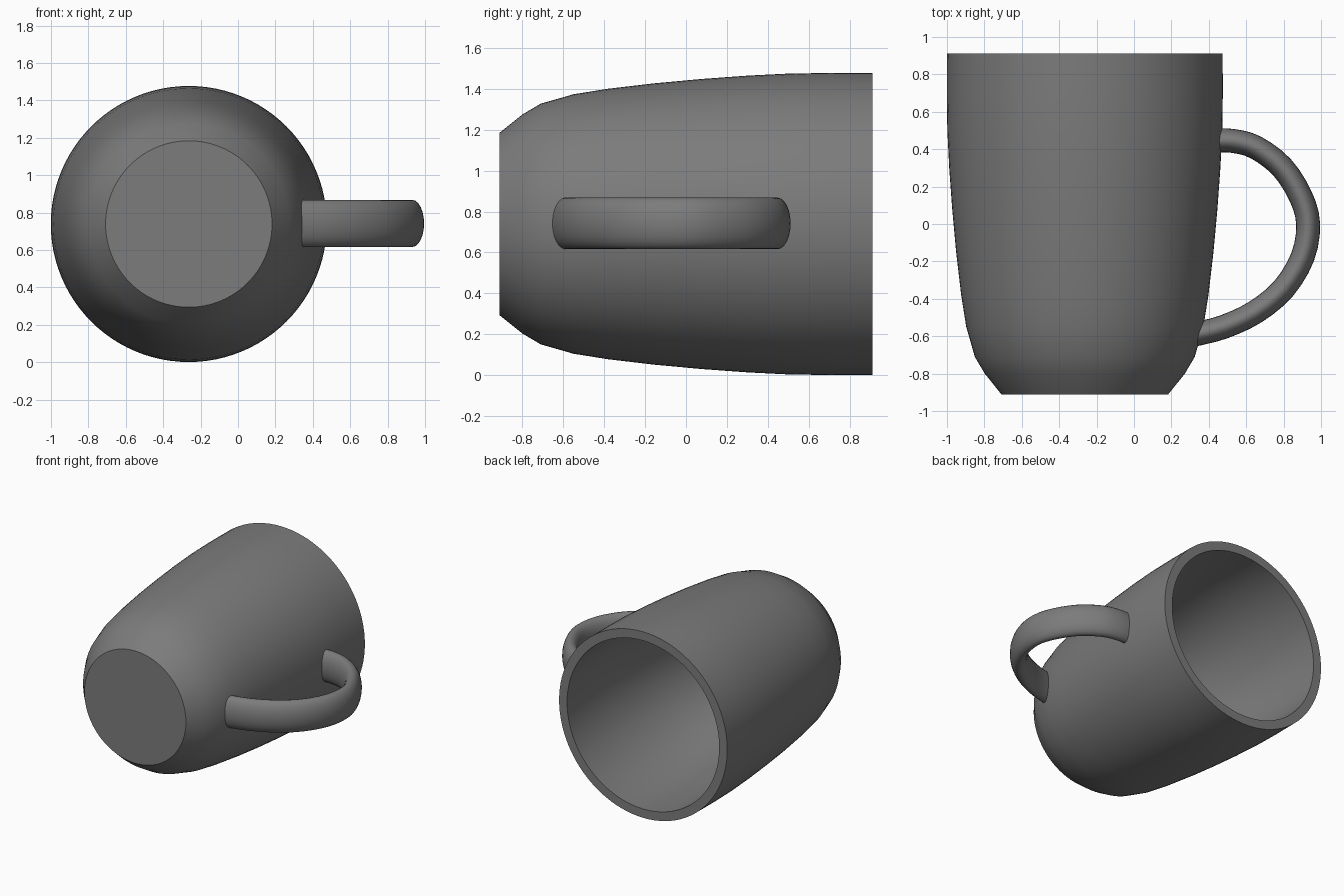
import bpy, bmesh, math
from mathutils import Vector

cube = bpy.data.objects.get("Cube")
if cube:
    bpy.data.objects.remove(cube, do_unlink=True)

CX, CZ = -0.263, 0.739      # mug axis, running along y
SIDES = 96

# Single ceramic colour
grey = bpy.data.materials.new("grey_ceramic")
grey.use_nodes = True
grey.diffuse_color = (0.2, 0.2, 0.2, 1)
grey.node_tree.nodes["Principled BSDF"].inputs["Base Color"].default_value = (0.2, 0.2, 0.2, 1)


def loft(name, rings, sharp):
    """Skin closed rings of points and cap both ends."""
    bm = bmesh.new()
    loops = [[bm.verts.new(p) for p in ring] for ring in rings]
    for a, b in zip(loops, loops[1:]):
        for i in range(len(a)):
            j = (i + 1) % len(a)
            bm.faces.new((a[i], a[j], b[j], b[i]))
    bm.faces.new(loops[0])
    bm.faces.new(loops[-1])
    bmesh.ops.recalc_face_normals(bm, faces=bm.faces)
    mesh = bpy.data.meshes.new(name)
    bm.to_mesh(mesh)
    bm.free()
    mesh.materials.append(grey)
    obj = bpy.data.objects.new(name, mesh)
    bpy.context.collection.objects.link(obj)
    bpy.ops.object.select_all(action='DESELECT')
    obj.select_set(True)
    bpy.context.view_layer.objects.active = obj
    bpy.ops.object.shade_smooth_by_angle(angle=math.radians(sharp))
    return obj


def smooth_path(pts, steps):
    """Catmull-Rom samples through the points."""
    p = [2 * pts[0] - pts[1], *pts, 2 * pts[-1] - pts[-2]]
    out = []
    for a, b, c, d in zip(p, p[1:], p[2:], p[3:]):
        for k in range(steps):
            t = k / steps
            out.append(0.5 * (2 * b + (c - a) * t + (2 * a - 5 * b + 4 * c - d) * t * t
                              + (3 * b - a - 3 * c + d) * t ** 3))
    return out + [pts[-1]]


# Mug body: (radius, y) from the base up the outside, over the rim, down the tapered inside
outer = [(0.445, -0.912), (0.535, -0.80), (0.588, -0.71), (0.634, -0.55), (0.661, -0.38),
         (0.688, -0.15), (0.709, 0.08), (0.725, 0.30), (0.735, 0.50), (0.738, 0.70), (0.737, 0.912)]
inner = [(0.667, 0.912), (0.662, 0.41), (0.56, -0.15), (0.43, -0.74)]
angles = [2 * math.pi * i / SIDES for i in range(SIDES)]
loft("mug_body", [[(CX + r * math.cos(a), y, CZ + r * math.sin(a)) for a in angles]
                  for r, y in outer + inner], 35)

# Handle: flattened oval section swept along an arc in the horizontal plane
arc = [(0.43, 0.447), (0.53, 0.444), (0.65, 0.41), (0.79, 0.305), (0.89, 0.15), (0.931, 0),
       (0.902, -0.175), (0.80, -0.345), (0.65, -0.47), (0.48, -0.55), (0.32, -0.592)]
path = smooth_path([Vector((x, y, 0.742)) for x, y in arc], 3)
rings = []
for i, p in enumerate(path):
    along = (path[min(i + 1, len(path) - 1)] - path[max(i - 1, 0)]).normalized()
    side = along.cross(Vector((0, 0, 1)))
    rings.append([p + side * 0.064 * math.cos(a) + Vector((0, 0, 0.126 * math.sin(a)))
                  for a in angles[::4]])
loft("handle", rings, 50)
